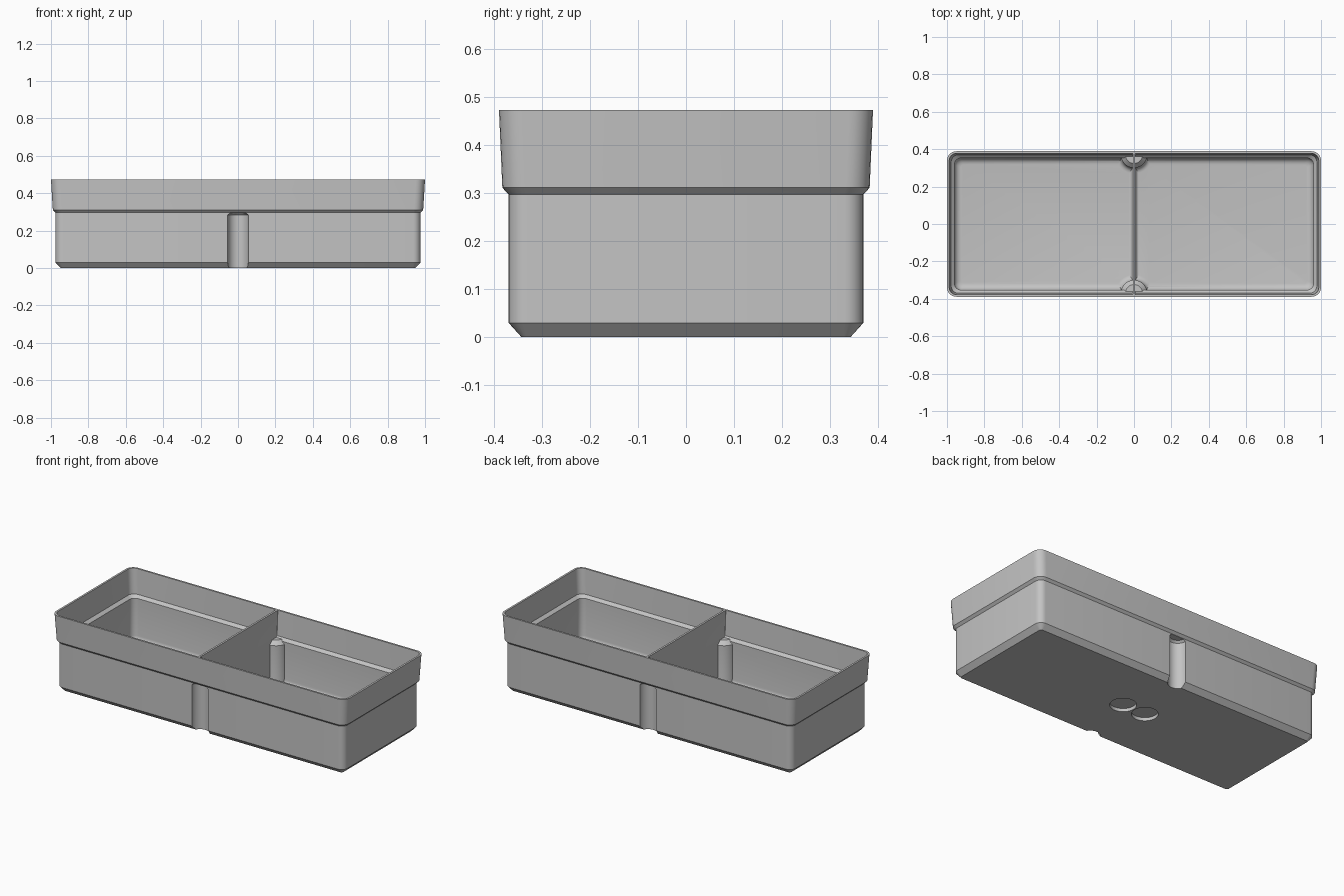
import bpy, bmesh
from math import sin, cos, pi

default = bpy.data.objects.get("Cube")
if default:
    bpy.data.objects.remove(default, do_unlink=True)

grey = bpy.data.materials.new("light grey plastic")
grey.use_nodes = True
GREY = (0.55, 0.55, 0.55, 1)
grey.diffuse_color = GREY
grey.node_tree.nodes["Principled BSDF"].inputs["Base Color"].default_value = GREY


def rounded_rect(x0, x1, hy, r0, r1, z, steps=6):
    """Rounded rectangle; r0 is the corner radius on the x0 side, r1 on x1."""
    pts = []
    for k, (x, y, r) in enumerate([(x1 - r1, hy - r1, r1), (x0 + r0, hy - r0, r0),
                                   (x0 + r0, r0 - hy, r0), (x1 - r1, r1 - hy, r1)]):
        for i in range(steps + 1):
            a = (k + i / steps) * pi / 2
            pts.append((x + r * cos(a), y + r * sin(a), z))
    return pts


def circle(x, y, r, z, n=48):
    return [(x + r * cos(2 * pi * i / n), y + r * sin(2 * pi * i / n), z) for i in range(n)]


def loft(name, rings):
    """Closed solid through a stack of rings."""
    bm = bmesh.new()
    loops = [[bm.verts.new(p) for p in ring] for ring in rings]
    n = len(loops[0])
    for a, b in zip(loops, loops[1:]):
        for i in range(n):
            j = (i + 1) % n
            bm.faces.new((a[i], a[j], b[j], b[i]))
    bm.faces.new(loops[0][::-1])
    bm.faces.new(loops[-1])
    bmesh.ops.recalc_face_normals(bm, faces=bm.faces)
    mesh = bpy.data.meshes.new(name)
    bm.to_mesh(mesh)
    bm.free()
    obj = bpy.data.objects.new(name, mesh)
    bpy.context.collection.objects.link(obj)
    return obj


def subtract(obj, cutters):
    """Cut every cutter out of obj, bake the result and drop the cutters."""
    for c in cutters:
        mod = obj.modifiers.new("cut", 'BOOLEAN')
        mod.operation, mod.solver, mod.object = 'DIFFERENCE', 'EXACT', c
    bpy.context.view_layer.update()
    graph = bpy.context.evaluated_depsgraph_get()
    baked = bpy.data.meshes.new_from_object(obj.evaluated_get(graph))
    obj.modifiers.clear()
    obj.data = baked
    for c in cutters:
        bpy.data.objects.remove(c, do_unlink=True)


FLOOR, FILLET = 0.04, 0.035
WALL_Y = 0.37

# Outer body: chamfered foot, straight wall, flared collar
outer = [(0.948, 0.342, 0.014, 0), (0.976, 0.369, 0.04, 0.03),
         (0.976, 0.369, 0.04, 0.297), (0.99, 0.382, 0.05, 0.311),
         (1.0, 0.389, 0.05, 0.473)]
tray = loft("divided_tray", [rounded_rect(-x, x, y, r, r, z) for x, y, r, z in outer])


def pillar(side):
    """Half-round inner pillar with a flared foot and a bevelled top."""
    foot = []
    for i in range(6):
        a = i / 5 * pi / 2
        foot.append((0.07 + 0.03 * (1 - sin(a)), FLOOR + 0.03 * (1 - cos(a))))
    profile = [(0.1, FLOOR - 0.02)] + foot + [(0.07, 0.288), (0.046, 0.312)]
    return loft("pillar", [circle(0, side * WALL_Y, r, z) for r, z in profile])


# Two compartments with filleted floors and an inner ledge below the collar
compartments = []
for sign in (1, -1):
    rings = []
    for i in range(6):
        a = i / 5 * pi / 2
        inset, z = FILLET * (1 - sin(a)), FLOOR + FILLET * (1 - cos(a))
        rings.append((0.006 + inset * 0.5, 0.96 - inset, 0.353 - inset, 0.036 - inset * 0.6, z))
    rings += [(0.006, 0.96, 0.353, 0.036, 0.304), (0.006, 0.978, 0.37, 0.04, 0.32),
              (0.006, 0.99, 0.379, 0.04, 0.5)]
    cavity = loft("compartment", [[(sign * x, y, zz) for x, y, zz in
                                   rounded_rect(x0, x1, hy, 0.004, r, z)]
                                  for x0, x1, hy, r, z in rings])
    subtract(cavity, [pillar(1), pillar(-1)])
    compartments.append(cavity)

# Half-round grooves up the front and back walls
grooves = [loft("groove", [circle(0, s * WALL_Y, r, z) for r, z in
                           [(0.055, -0.02), (0.055, 0.283), (0.043, 0.295)]]) for s in (1, -1)]

# Round recesses under the floor
recesses = [loft("recess", [circle(s * 0.077, 0, 0.073, z) for z in (-0.02, 0.02)])
            for s in (1, -1)]

subtract(tray, compartments + grooves + recesses)
tray.data.materials.clear()
tray.data.materials.append(grey)
for p in tray.data.polygons:
    p.material_index = 0

bpy.ops.object.select_all(action='DESELECT')
tray.select_set(True)
bpy.context.view_layer.objects.active = tray
bpy.ops.object.shade_smooth_by_angle(angle=0.5)
